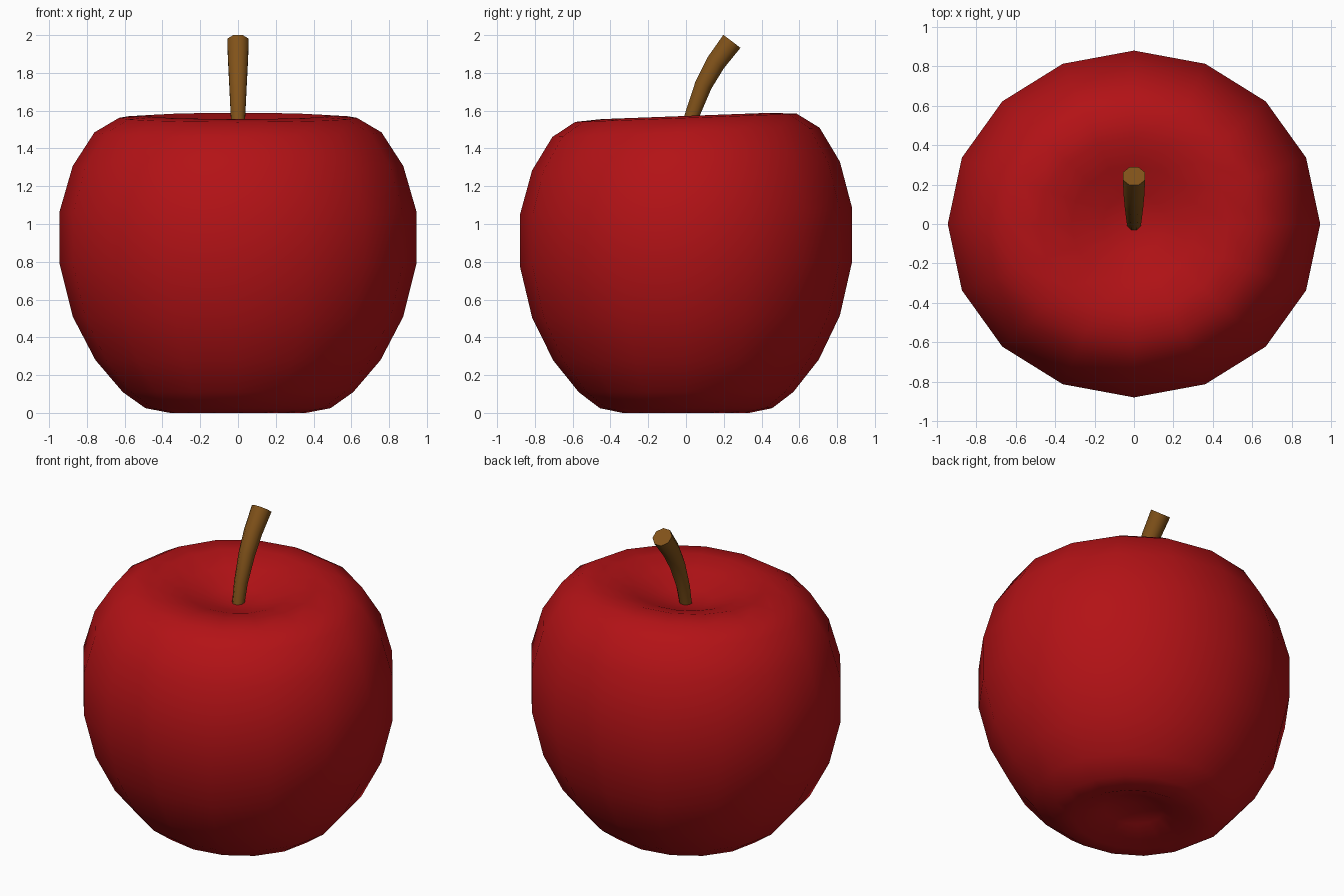
import bpy, math
from mathutils import Vector

if "Cube" in bpy.data.objects:
    bpy.data.objects.remove(bpy.data.objects["Cube"])


def finish(name, verts, faces, color, angle):
    mesh = bpy.data.meshes.new(name)
    mesh.from_pydata(verts, [], faces)
    mesh.update()
    obj = bpy.data.objects.new(name, mesh)
    bpy.context.collection.objects.link(obj)
    mat = bpy.data.materials.new(name + "_colour")
    mat.diffuse_color = color
    mat.use_nodes = True
    mat.node_tree.nodes["Principled BSDF"].inputs["Base Color"].default_value = mat.diffuse_color
    mesh.materials.append(mat)
    bpy.ops.object.select_all(action='DESELECT')
    obj.select_set(True)
    bpy.context.view_layer.objects.active = obj
    bpy.ops.object.shade_smooth_by_angle(angle=math.radians(angle))
    return obj


def bridge(rings, sides):
    """Quads joining successive rings of vertices."""
    return [(r * sides + i, r * sides + (i + 1) % sides,
             (r + 1) * sides + (i + 1) % sides, (r + 1) * sides + i)
            for r in range(rings - 1) for i in range(sides)]


# Apple body: 16-sided lathe, slightly flattened in y, top tilted up to the back
profile = [(0.18, 0.07), (0.36, 0.0), (0.49, 0.025), (0.61, 0.11), (0.755, 0.28),
           (0.875, 0.51), (0.945, 0.79), (0.945, 1.065), (0.875, 1.307), (0.76, 1.485),
           (0.63, 1.562), (0.48, 1.572), (0.32, 1.53), (0.16, 1.472)]
SIDES = 16
verts = []
for r, z in profile:
    tilt = 0.037 * (z / 1.56) ** 1.5
    for i in range(SIDES):
        a = 2 * math.pi * i / SIDES
        y = 0.931 * r * math.sin(a)
        verts.append((r * math.cos(a), y, z + tilt * y))
faces = bridge(len(profile), SIDES)
bottom = len(verts)
verts += [(0, 0, 0.11), (0, 0, 1.445)]
last = (len(profile) - 1) * SIDES
for i in range(SIDES):
    j = (i + 1) % SIDES
    faces += [(j, i, bottom), (last + i, last + j, bottom + 1)]
finish("apple_body", verts, faces, (0.45, 0.006, 0.008, 1), 80)

# Stem: 8-sided tapered tube that bends towards the back
path = [(-0.005, 1.41, 0.034), (0.03, 1.57, 0.039), (0.092, 1.735, 0.047),
        (0.157, 1.853, 0.053), (0.243, 1.967, 0.058)]
points = [Vector((0, y, z)) for y, z, r in path]
verts = []
for k, (y, z, r) in enumerate(path):
    along = (points[min(k + 1, 4)] - points[max(k - 1, 0)]).normalized()
    across = Vector((0, along.z, -along.y))
    for i in range(8):
        a = math.pi * (i + 0.5) / 4
        offset = Vector((-math.cos(a), 0, 0)) + across * math.sin(a)
        verts.append(points[k] + offset * r * 1.06)
faces = [f[::-1] for f in bridge(len(path), 8)]
faces += [tuple(range(8)), tuple(range(39, 31, -1))]
finish("stem", verts, faces, (0.22, 0.085, 0.01, 1), 60)
